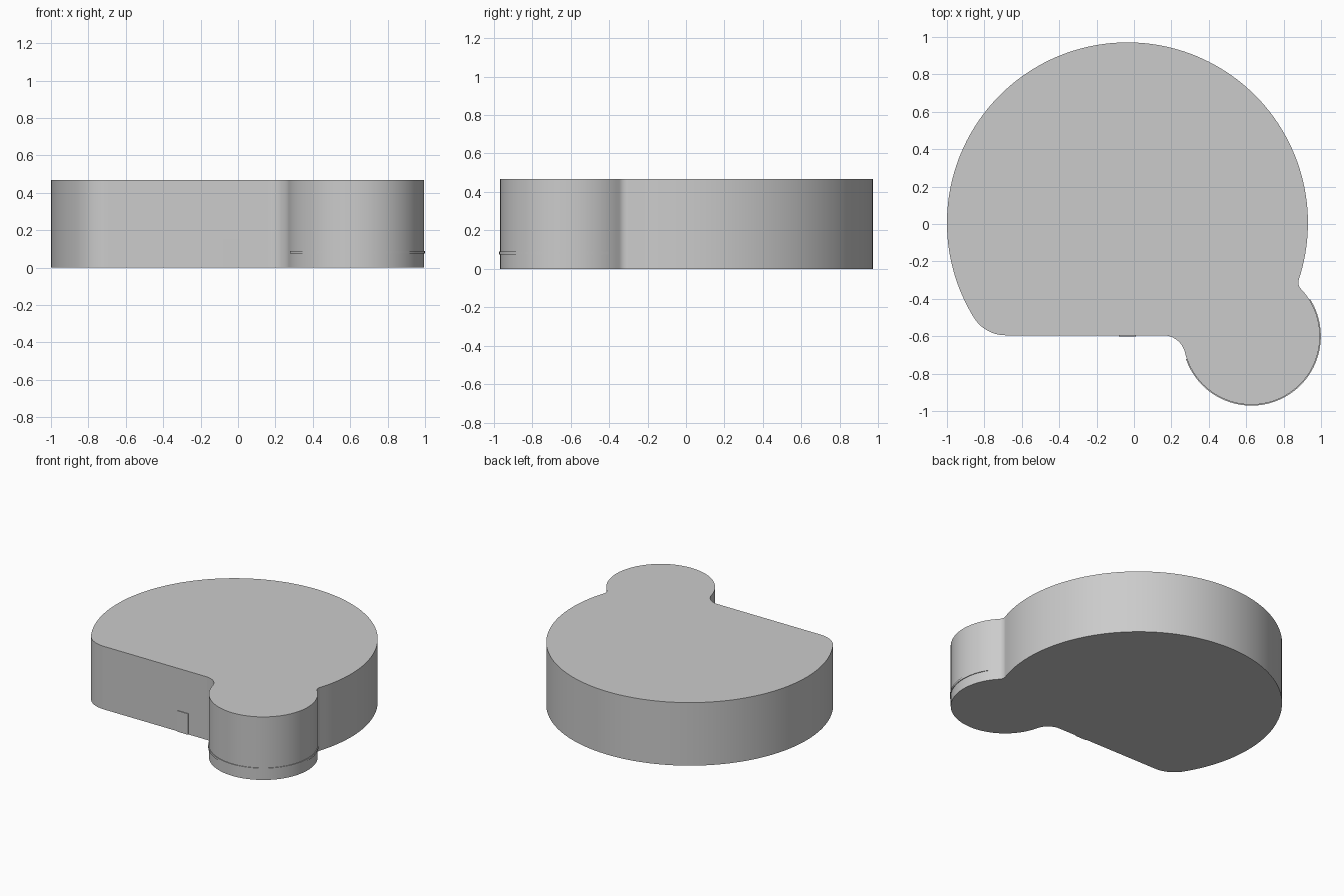
import bpy, bmesh
from math import sqrt, atan2, pi, cos, sin, radians

if "Cube" in bpy.data.objects:
    bpy.data.objects.remove(bpy.data.objects["Cube"])

H = 0.468
MX, MY, MR = -0.035, 0.006, 0.965      # large disc
SX, SY, SR = 0.628, -0.600, 0.366      # small lobe
FLAT = -0.595                          # flat front side


def arc(cx, cy, r, a0, a1, n):
    return [(cx + r * cos(a0 + (a1 - a0) * i / n),
             cy + r * sin(a0 + (a1 - a0) * i / n)) for i in range(n + 1)]


def extrude(name, outline, z0, z1):
    bm = bmesh.new()
    face = bm.faces.new([bm.verts.new((x, y, z0)) for x, y in outline])
    top = bmesh.ops.extrude_face_region(bm, geom=[face])["geom"]
    bmesh.ops.translate(bm, vec=(0, 0, z1 - z0),
                        verts=[v for v in top if isinstance(v, bmesh.types.BMVert)])
    bmesh.ops.recalc_face_normals(bm, faces=bm.faces)
    me = bpy.data.meshes.new(name)
    bm.to_mesh(me)
    bm.free()
    ob = bpy.data.objects.new(name, me)
    bpy.context.collection.objects.link(ob)
    bpy.ops.object.select_all(action='DESELECT')
    ob.select_set(True)
    bpy.context.view_layer.objects.active = ob
    bpy.ops.object.shade_smooth_by_angle(angle=radians(30))
    return ob


# Convex corner on the left, tangent to the flat and the large disc
r1 = 0.2
c1y = FLAT + r1
c1x = MX - sqrt((MR - r1) ** 2 - (c1y - MY) ** 2)
a1 = atan2(c1y - MY, c1x - MX) + 2 * pi

# Concave blend between the flat and the small lobe
r2 = 0.12
c2y = FLAT - r2
c2x = SX - sqrt((SR + r2) ** 2 - (c2y - SY) ** 2)
a2 = atan2(SY - c2y, SX - c2x)

# Tight concave blend between the lobe and the large disc
r3 = 0.05
D = sqrt((SX - MX) ** 2 + (SY - MY) ** 2)
ux, uy = (SX - MX) / D, (SY - MY) / D
A, B = MR + r3, SR + r3
a = (A * A - B * B + D * D) / (2 * D)
h = sqrt(A * A - a * a)
c3x, c3y = MX + ux * a - uy * h, MY + uy * a + ux * h
to_lobe = atan2(SY - c3y, SX - c3x) + 2 * pi
to_disc = atan2(MY - c3y, MX - c3x) % (2 * pi)

# Counter-clockwise outline
lobe_start, lobe_end = a2 + pi, to_lobe + pi
outline = arc(c1x, c1y, r1, a1, 1.5 * pi, 10)
outline += arc(c2x, c2y, r2, pi / 2, a2, 14)
outline += arc(SX, SY, SR, lobe_start, lobe_end, 56)[1:]
outline += arc(c3x, c3y, r3, to_lobe, to_disc, 6)[1:]
outline += arc(MX, MY, MR, to_disc - pi, a1, 110)[1:-1]
extrude("body", outline, 0, H)

# Fine raised line round the lobe
s, e = lobe_start + 0.1, lobe_end - 0.2
ridge = arc(SX, SY, SR + 0.005, s, e, 56) + arc(SX, SY, SR - 0.02, e, s, 56)
extrude("lobe_ridge", ridge, 0.075, 0.09)

# Thin raised tab on the flat front
extrude("front_tab", [(-0.08, FLAT - 0.006), (0.01, FLAT - 0.006),
                      (0.01, FLAT + 0.03), (-0.08, FLAT + 0.03)], 0, 0.155)
